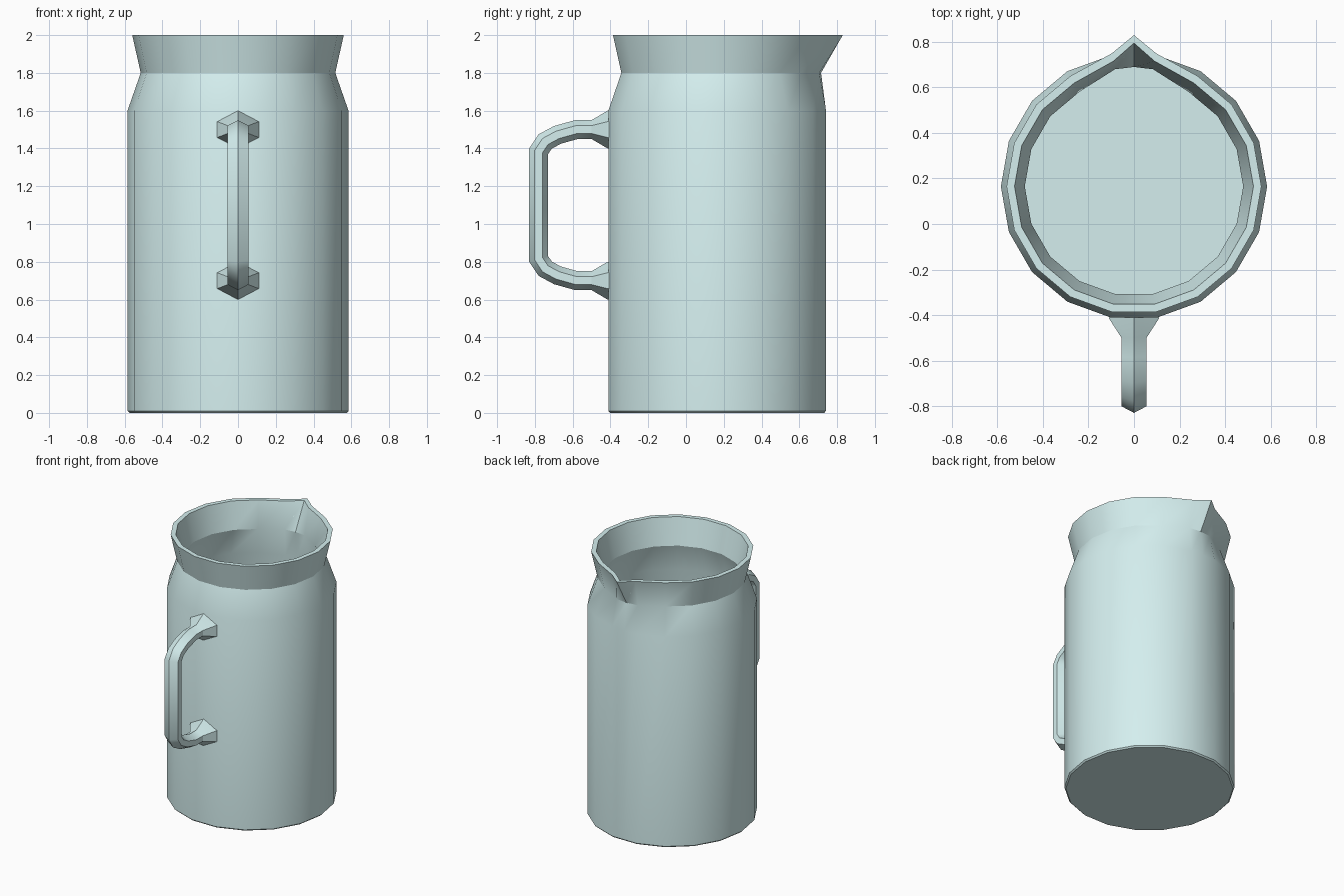
import bpy, bmesh, math
from mathutils import Vector

if "Cube" in bpy.data.objects:
    bpy.data.objects.remove(bpy.data.objects["Cube"])

SIDES = 18
CY = 0.165  # body axis sits behind the origin to balance the handle

mat = bpy.data.materials.new("pale_glaze")
mat.diffuse_color = (0.66, 0.86, 0.86, 1)
mat.use_nodes = True
mat.node_tree.nodes["Principled BSDF"].inputs["Base Color"].default_value = mat.diffuse_color


def loft(name, rings):
    """Skin closed rings of points and cap both ends."""
    bm = bmesh.new()
    rows = [[bm.verts.new(p) for p in ring] for ring in rings]
    for a, b in zip(rows, rows[1:]):
        n = len(a)
        for i in range(n):
            j = (i + 1) % n
            bm.faces.new((a[i], a[j], b[j], b[i]))
    bm.faces.new(rows[0])
    bm.faces.new(rows[-1])
    bmesh.ops.recalc_face_normals(bm, faces=bm.faces)
    mesh = bpy.data.meshes.new(name)
    bm.to_mesh(mesh)
    bm.free()
    obj = bpy.data.objects.new(name, mesh)
    bpy.context.collection.objects.link(obj)
    mesh.materials.append(mat)
    bpy.ops.object.select_all(action='DESELECT')
    obj.select_set(True)
    bpy.context.view_layer.objects.active = obj
    bpy.ops.object.shade_smooth_by_angle(angle=math.radians(30))
    return obj


def body_ring(r, z, tip=None, side=None):
    """18-sided ring with one extra point at the back for the spout."""
    pts = []
    for k in range(SIDES):
        deg = k * 360 / SIDES
        a = math.radians(deg)
        p = Vector((r * math.cos(a), CY + r * math.sin(a), z))
        if side and deg in (80, 100):
            p.y = side
        pts.append(p)
        if deg == 80:
            y = tip or CY + r * math.cos(math.pi / SIDES)
            pts.append(Vector((0, y, z)))
    return pts


# Body: outer wall up to the rim, then inner wall down to the floor
# radius, height, spout tip y, spout shoulder y
profile = [
    (0.575, 0.0, None, None),
    (0.585, 0.01, None, None),
    (0.585, 1.6, None, None),
    (0.515, 1.8, 0.715, 0.705),
    (0.56, 2.0, 0.83, 0.75),
    (0.525, 2.0, 0.795, 0.715),
    (0.48, 1.8, 0.69, 0.68),
    (0.55, 1.59, None, None),
    (0.55, 0.035, None, None),
]
loft("jug_body", [body_ring(*row) for row in profile])

# Handle: six-sided section swept along a path, flared where it meets the body
half = [(-0.40, 1.5, 2.0), (-0.415, 1.5, 2.0), (-0.5, 1.5, 1.0), (-0.58, 1.5, 1.0),
        (-0.68, 1.472, 1.0), (-0.745, 1.437, 1.0), (-0.78, 1.385, 1.0)]
path = half + [(y, 2.2 - z, s) for y, z, s in reversed(half)]
section = [(0, 0.05), (0.055, 0.021), (0.055, -0.021),
           (0, -0.05), (-0.055, -0.021), (-0.055, 0.021)]
rings = []
for i, (y, z, s) in enumerate(path):
    c = Vector((0, y, z))
    before = Vector((0, *path[max(i - 1, 0)][:2]))
    after = Vector((0, *path[min(i + 1, len(path) - 1)][:2]))
    d_in = (c - before).normalized() if i else (after - c).normalized()
    d_out = (after - c).normalized() if i < len(path) - 1 else d_in
    t = (d_in + d_out).normalized()
    outward = Vector((0, t.z, -t.y))
    miter = 1 / max(t.dot(d_out), 0.5)
    rings.append([c + Vector((u * s, 0, 0)) + outward * (v * s * miter) for u, v in section])
loft("handle", rings)
